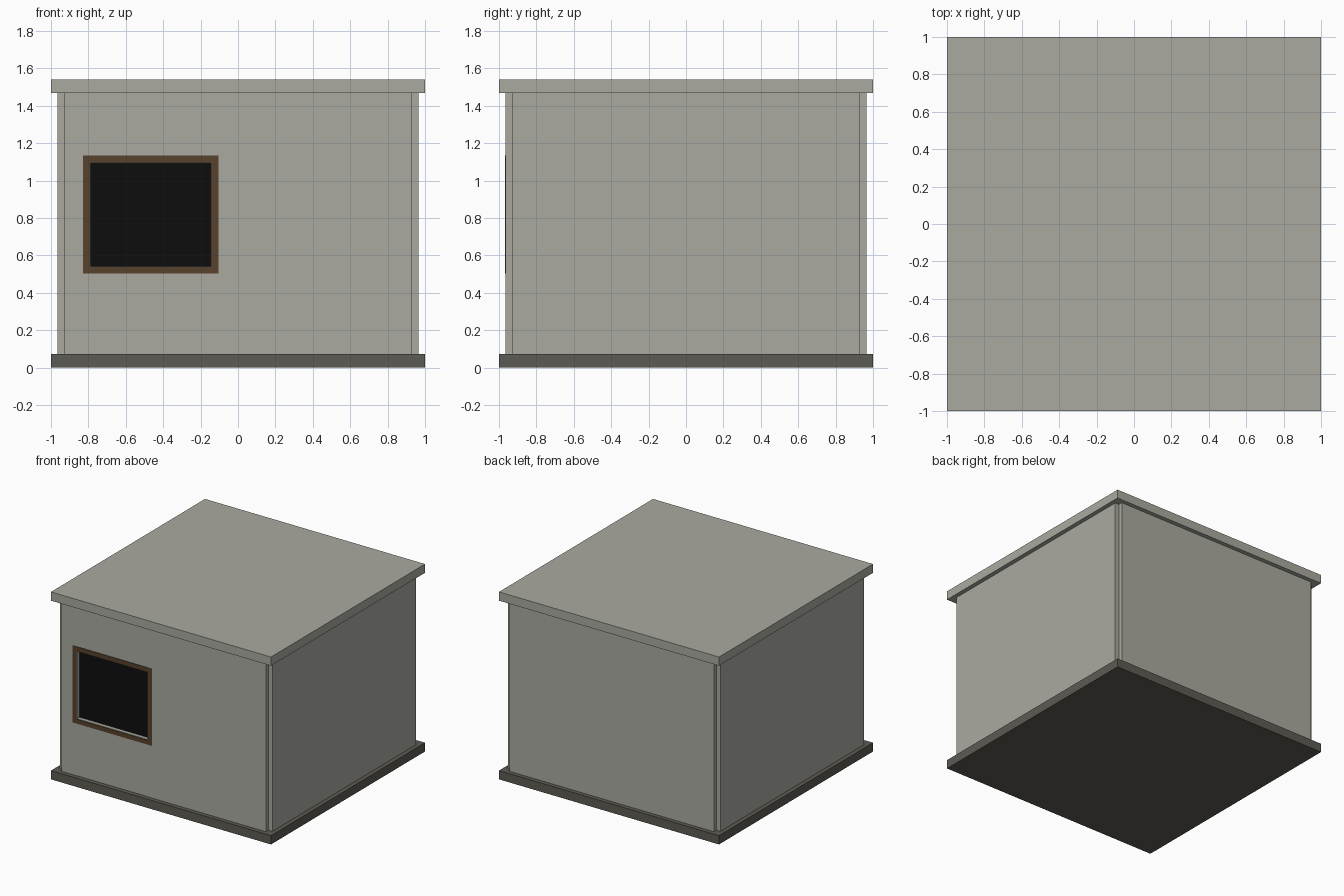
import bpy

if "Cube" in bpy.data.objects:
    bpy.data.objects.remove(bpy.data.objects["Cube"])


def material(name, rgb):
    m = bpy.data.materials.new(name)
    lin = [(c / 255 / 12.92 if c < 11 else ((c / 255 + 0.055) / 1.055) ** 2.4) for c in rgb]
    m.diffuse_color = (*lin, 1)
    m.use_nodes = True
    m.node_tree.nodes["Principled BSDF"].inputs["Base Color"].default_value = m.diffuse_color
    return m


WALL = material("warm_grey_plaster", (170, 170, 160))
BASE = material("dark_grey_floor", (93, 91, 84))
WOOD = material("brown_wood", (87, 66, 43))
GLASS = material("black_glass", (13, 13, 13))


def box(name, x, y, z, mat):
    """Box from (min, max) pairs on each axis."""
    bpy.ops.mesh.primitive_cube_add(size=1, location=[sum(a) / 2 for a in (x, y, z)])
    o = bpy.context.object
    o.name = name
    o.scale = [a[1] - a[0] for a in (x, y, z)]
    bpy.ops.object.transform_apply(location=False, rotation=False, scale=True)
    o.data.materials.append(mat)
    return o


S = 0.93                 # wall centre line, also half the wall length
IN, OUT = 0.895, 0.965   # inner and outer wall faces
Z0, Z1 = 0.072, 1.468    # wall bottom and top
span = (-S, S)

# Floor and roof slabs
box("floor_slab", (-1, 1), (-1, 1), (0, Z0), BASE)
box("roof_slab", (-1, 1), (-1, 1), (Z1, 1.54), WALL)

# Plain walls, leaving a small notch at each corner
box("right_wall", (IN, OUT), span, (Z0, Z1), WALL)
box("left_wall", (-OUT, -IN), span, (Z0, Z1), WALL)
box("back_wall", span, (IN, OUT), (Z0, Z1), WALL)

# Front wall in four panels around the window opening
wx, wz = (-0.788, -0.145), (0.541, 1.093)
front = (-OUT, -IN)
recessed = (-OUT + 0.002, -IN)
box("front_wall_left", (-S, wx[0]), front, (Z0, Z1), WALL)
box("front_wall_right", (wx[1], S), front, (Z0, Z1), WALL)
box("front_wall_below_window", wx, recessed, (Z0, wz[0]), WALL)
box("front_wall_above_window", wx, recessed, (wz[1], Z1), WALL)

# Window glass in the middle of the wall
box("window_glass", wx, (-0.932, -0.928), wz, GLASS)

# Thin wooden window frame on the wall face
fx, fz, w = (-0.828, -0.105), (0.502, 1.133), 0.036
fy = (-0.968, -0.962)
for name, x in (("left", (fx[0], fx[0] + w)), ("right", (fx[1] - w, fx[1]))):
    box("window_frame_" + name, x, fy, fz, WOOD)
for name, z in (("bottom", (fz[0], fz[0] + w)), ("top", (fz[1] - w, fz[1]))):
    box("window_frame_" + name, (fx[0] + w, fx[1] - w), fy, z, WOOD)
